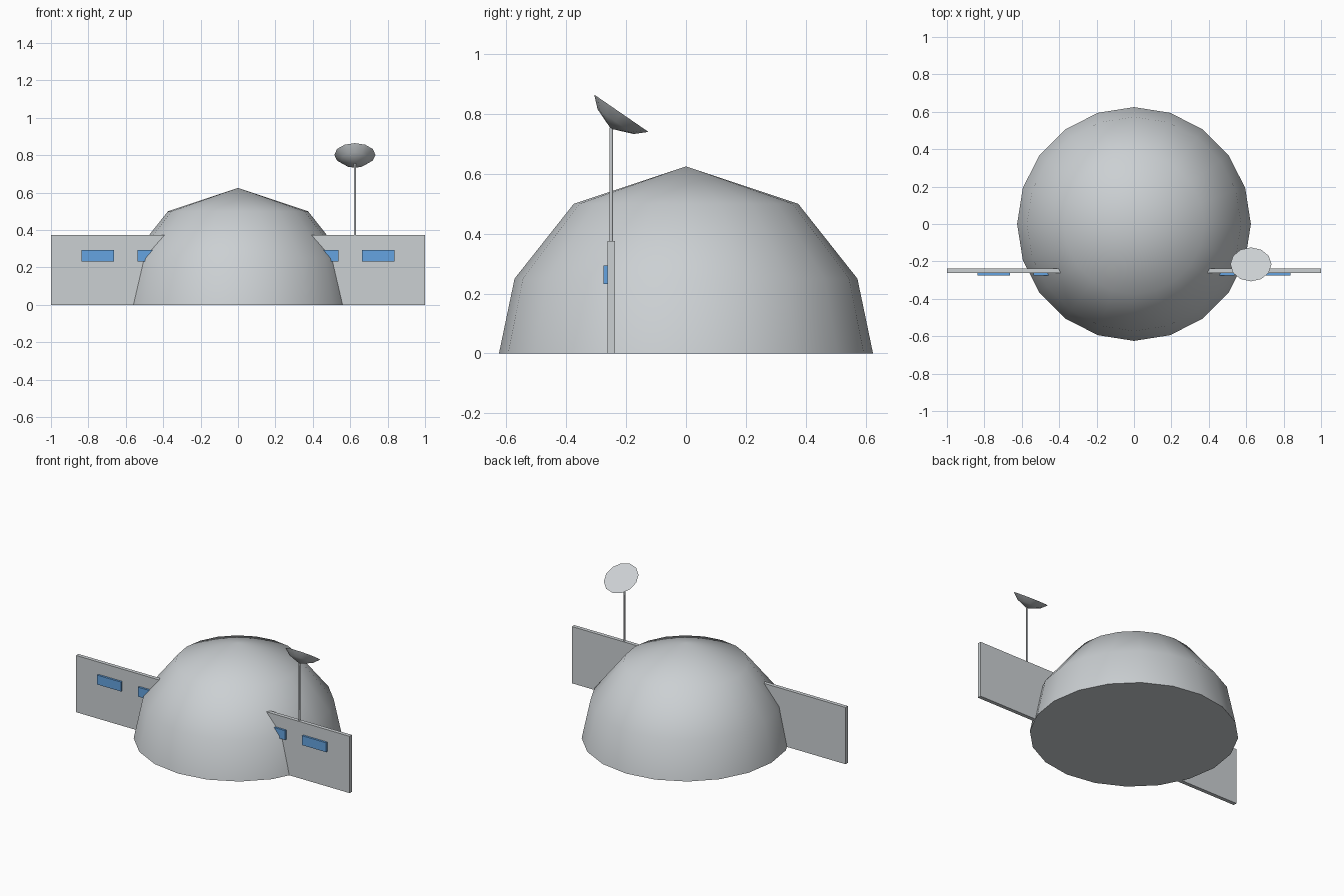
import bpy, bmesh, math
from mathutils import Matrix, Vector

if "Cube" in bpy.data.objects:
    bpy.data.objects.remove(bpy.data.objects["Cube"])


def material(name, color):
    m = bpy.data.materials.new(name)
    m.diffuse_color = (*color, 1)
    m.use_nodes = True
    m.node_tree.nodes["Principled BSDF"].inputs["Base Color"].default_value = m.diffuse_color
    return m


GREY = material("pale grey", (0.60, 0.63, 0.65))
BLUE = material("window blue", (0.13, 0.37, 0.75))


def finish(name, bm, mat, smooth=False):
    bmesh.ops.recalc_face_normals(bm, faces=bm.faces[:])
    me = bpy.data.meshes.new(name)
    bm.to_mesh(me)
    bm.free()
    me.materials.append(mat)
    ob = bpy.data.objects.new(name, me)
    bpy.context.collection.objects.link(ob)
    if smooth:
        bpy.ops.object.select_all(action='DESELECT')
        ob.select_set(True)
        bpy.context.view_layer.objects.active = ob
        bpy.ops.object.shade_smooth_by_angle(angle=math.radians(60))
    return ob


def lathe(name, rings, tip, sides, mat, matrix=Matrix()):
    """Closed bowl: a flat cap on the first ring, rising to a pointed tip."""
    bm = bmesh.new()
    loops = [[bm.verts.new((r * math.cos(2 * math.pi * i / sides),
                            r * math.sin(2 * math.pi * i / sides), z))
              for i in range(sides)] for r, z in rings]
    end = bm.verts.new((0, 0, tip))
    bm.faces.new(loops[0])
    for i in range(sides):
        j = (i + 1) % sides
        for a, b in zip(loops, loops[1:]):
            bm.faces.new((a[i], a[j], b[j], b[i]))
        bm.faces.new((loops[-1][i], loops[-1][j], end))
    bm.transform(matrix)
    return finish(name, bm, mat, True)


def box(name, low, high, mat):
    low, high = Vector(low), Vector(high)
    bm = bmesh.new()
    bmesh.ops.create_cube(bm, size=1)
    bm.transform(Matrix.Translation((low + high) / 2)
                 @ Matrix.Diagonal((*(high - low), 1)))
    return finish(name, bm, mat)


# Dome: rings lie on a sphere
R = 0.625
lathe("dome", [(math.sqrt(R * R - z * z), z) for z in (0, 0.25, 0.5)], R, 20, GREY)

# Long wall passing through the dome
box("wall", (-1, -0.2625, 0), (1, -0.2375, 0.375), GREY)

# Windows on the front of the wall
for side in (-1, 1):
    for n, x in enumerate((0.45, 0.75)):
        c = side * x
        box(f"window_{'left' if side < 0 else 'right'}_{n + 1}",
            (c - 0.0875, -0.276, 0.232), (c + 0.0875, -0.2625, 0.294), BLUE)

# Antenna mast
bm = bmesh.new()
bmesh.ops.create_cone(bm, cap_ends=True, segments=8, radius1=0.006, radius2=0.006,
                      depth=0.38, matrix=Matrix.Translation((0.625, -0.25, 0.565)))
finish("mast", bm, GREY, True)

# Dish: shallow bowl with a flat face, tilted up and back
tilt = Matrix.Translation((0.625, -0.216, 0.8025)) @ Matrix.Rotation(-math.radians(34.5), 4, 'X')
lathe("dish", [(0.11, 0), (0.073, -0.034)], -0.0625, 12, GREY, tilt)
